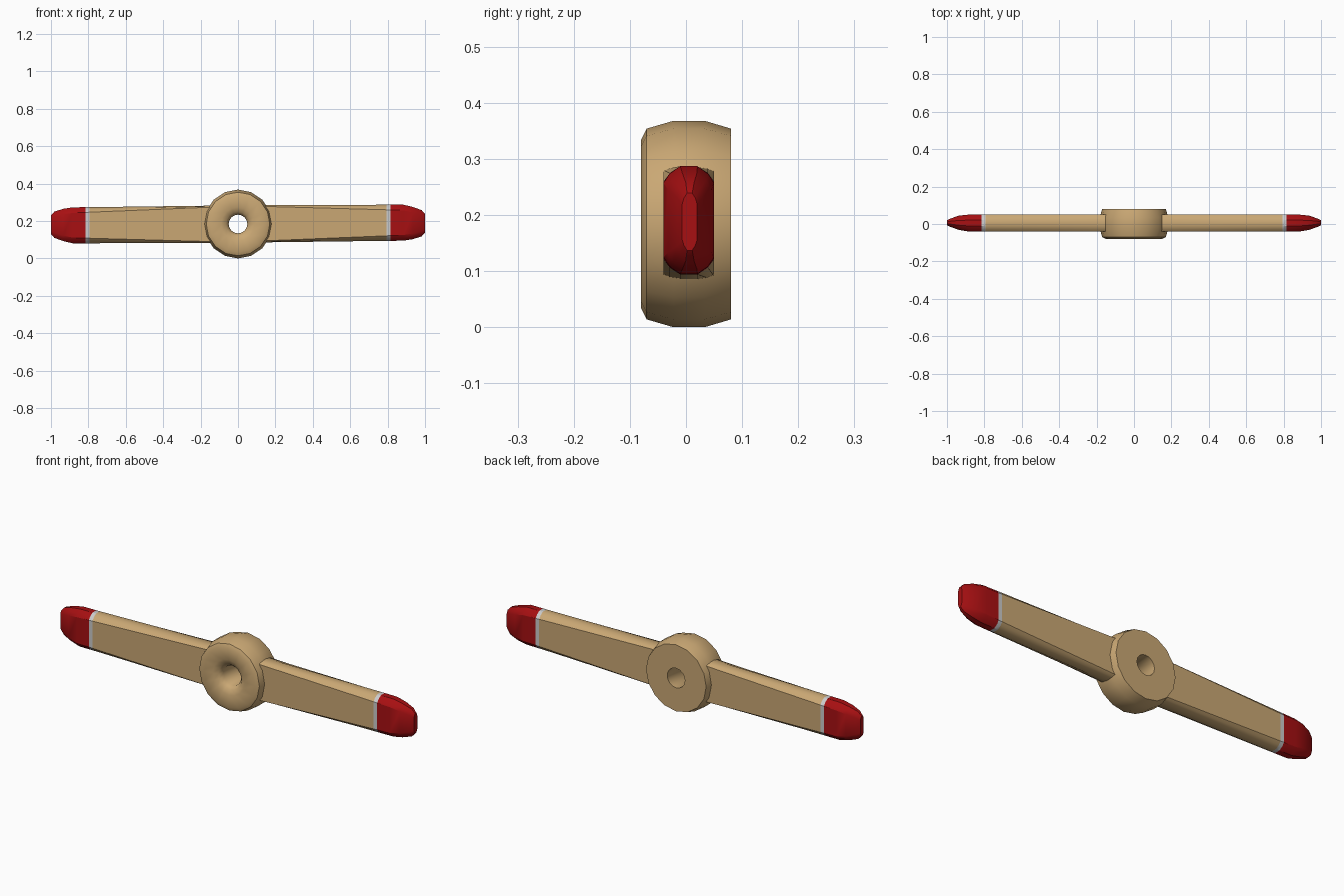
import bpy, bmesh, math

cube = bpy.data.objects.get("Cube")
if cube:
    bpy.data.objects.remove(cube)

CENTRE = 0.184  # height of the hub axis


def material(name, rgb):
    m = bpy.data.materials.new(name)
    m.use_nodes = True
    m.diffuse_color = (*rgb, 1)
    m.node_tree.nodes["Principled BSDF"].inputs["Base Color"].default_value = (*rgb, 1)
    return m


wood = material("varnished wood", (0.59, 0.39, 0.175))
red = material("red tip paint", (0.39, 0.005, 0.006))
white = material("pale grey stripe", (0.6, 0.6, 0.6))


def finish(name, bm, mats, angle):
    bmesh.ops.recalc_face_normals(bm, faces=bm.faces)
    mesh = bpy.data.meshes.new(name)
    bm.to_mesh(mesh)
    bm.free()
    for m in mats:
        mesh.materials.append(m)
    ob = bpy.data.objects.new(name, mesh)
    bpy.context.collection.objects.link(ob)
    bpy.ops.object.select_all(action="DESELECT")
    ob.select_set(True)
    bpy.context.view_layer.objects.active = ob
    bpy.ops.object.shade_smooth_by_angle(angle=math.radians(angle))
    return ob


def bridge(bm, a, b):
    n = len(a)
    return [bm.faces.new((a[i], a[(i + 1) % n], b[(i + 1) % n], b[i])) for i in range(n)]


# Hub: a closed profile of (radius, y) turned around the y axis
profile = [(0.05, 0.08), (0.17, 0.08), (0.184, 0.033), (0.184, -0.022), (0.17, -0.07),
           (0.15, -0.08), (0.09, -0.074), (0.065, -0.064), (0.05, -0.045)]
SIDES = 16
bm = bmesh.new()
rings = []
for r, y in profile:
    angles = [math.tau * i / SIDES for i in range(SIDES)]
    rings.append([bm.verts.new((r * math.sin(t), y, CENTRE + r * math.cos(t))) for t in angles])
for i, ring in enumerate(rings):
    bridge(bm, ring, rings[(i + 1) % len(rings)])
finish("hub", bm, [wood], 40)


# Blade stations: x, z low, z high, y front, y back, edge rounding depth
stations = [
    (0.07, -0.099, 0.102, -0.04, 0.05, 0.006),
    (0.795, -0.09, 0.103, -0.04, 0.05, 0.027),
    (0.815, -0.09, 0.103, -0.04, 0.05, 0.028),
    (0.885, -0.089, 0.103, -0.04, 0.05, 0.03),
    (0.935, -0.081, 0.091, -0.032, 0.045, 0.03),
    (0.982, -0.066, 0.074, -0.015, 0.029, 0.028),
    (1.0, -0.047, 0.055, -0.007, 0.02, 0.02),
]


def section(z0, z1, y0, y1, d):
    # Slab with rounded top and bottom: (fraction across, share of rounding depth)
    arc = [(0, 1), (0.12, 0.45), (0.33, 0), (0.67, 0), (0.88, 0.45), (1, 1)]
    top = [(y0 + (y1 - y0) * f, z1 - d * s) for f, s in arc]
    bottom = [(y0 + (y1 - y0) * f, z0 + d * s) for f, s in reversed(arc)]
    return top + bottom


# The two blades are half a turn apart around the hub axis
for name, s in (("left_blade", 1), ("right_blade", -1)):
    bm = bmesh.new()
    rings = [[bm.verts.new((s * x, y, CENTRE + s * z)) for y, z in section(*dims)]
             for x, *dims in stations]
    bm.faces.new(rings[0])
    for i in range(len(rings) - 1):
        for f in bridge(bm, rings[i], rings[i + 1]):
            f.material_index = min(i, 2)  # wood, then stripe, then red
    bm.faces.new(rings[-1]).material_index = 2
    finish(name, bm, [wood, white, red], 30)
